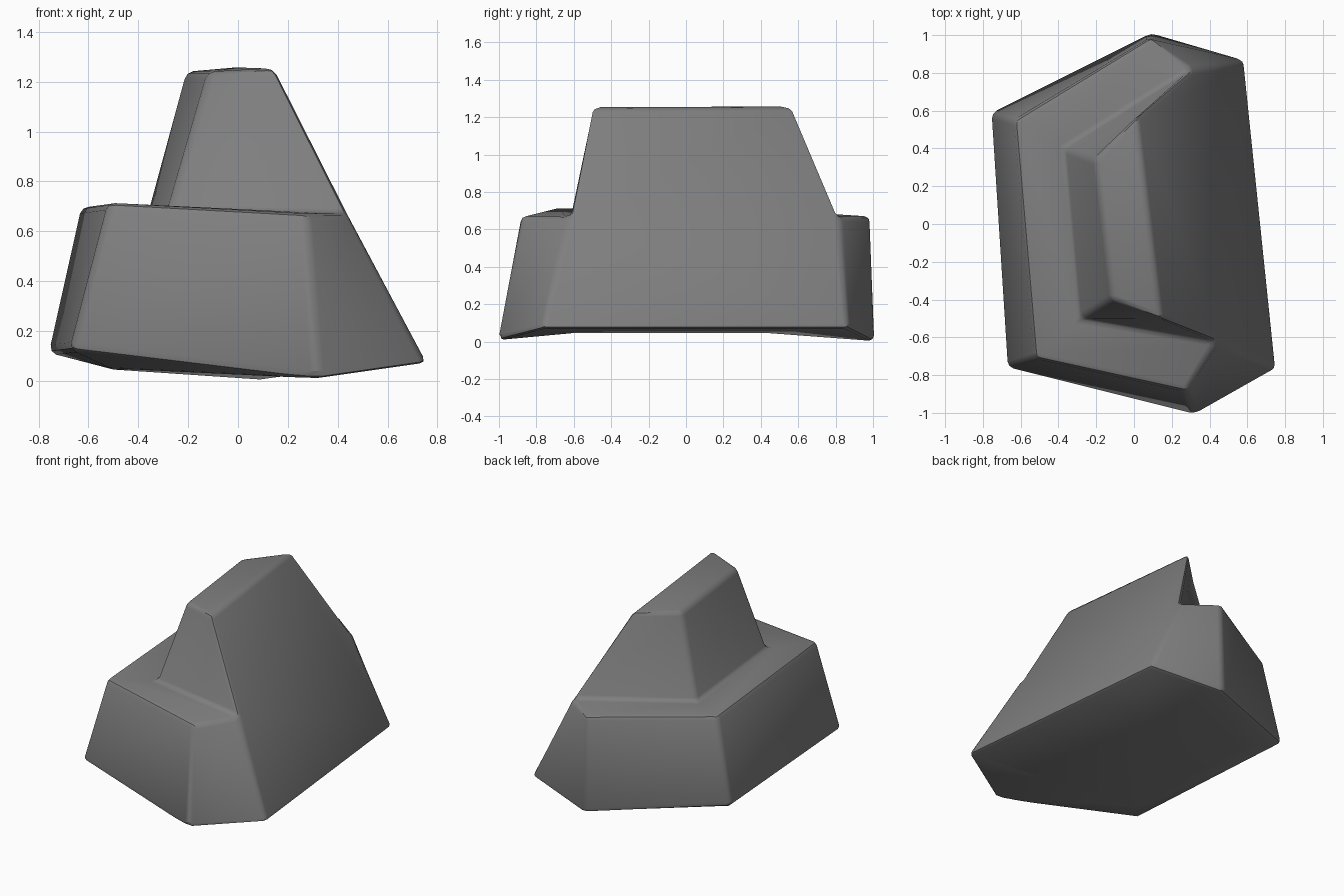
import bpy, bmesh
from math import radians

default = bpy.data.objects.get("Cube")
if default:
    bpy.data.objects.remove(default, do_unlink=True)

# Colour
stone = bpy.data.materials.new("stone grey")
stone.use_nodes = True
grey = (0.21, 0.21, 0.21, 1)
stone.diffuse_color = grey
stone.node_tree.nodes["Principled BSDF"].inputs["Base Color"].default_value = grey

# Corners, in rings from the foot to the peak
corners = {
    # foot outline
    "foot_left_front": (-.675, -.76, .125), "foot_left_back": (-.76, .59, .115),
    "foot_back": (.09, 1.01, 0), "foot_right_back": (.59, .87, .07),
    "foot_right_front": (.76, -.77, .07), "foot_front": (.32, -1.01, .005),
    # shallow underside
    "under_front": (-.5, -.58, .045), "under_back": (-.5, .45, .045),
    # step rim
    "rim_left_front": (-.52, -.71, .715), "rim_left_back": (-.63, .55, .70),
    "rim_back": (.09, .99, .67), "rim_right_back": (.31, .82, .67),
    "rim_right_front": (.44, -.62, .67), "rim_front": (.28, -.885, .67),
    # inner line of the step
    "step_front": (-.285, -.5, .675), "step_back": (-.365, .4, .665),
    # peak
    "peak_left_front": (-.12, -.4, 1.24), "peak_left_back": (-.21, .34, 1.24),
    "peak_right_back": (.015, .57, 1.26), "peak_right_front": (.145, -.505, 1.255),
}

# Faces, named by their corners
faces = [
    # outer walls of the step
    "foot_left_back foot_left_front rim_left_front rim_left_back",
    "foot_left_front foot_front rim_front rim_left_front",
    "foot_front foot_right_front rim_right_front rim_front",
    "foot_back foot_left_back rim_left_back rim_back",
    "foot_right_back foot_back rim_back rim_right_back",
    # large slope
    "foot_right_front foot_right_back rim_right_back peak_right_back peak_right_front rim_right_front",
    # step ledge
    "rim_left_front rim_front rim_right_front step_front",
    "rim_left_back rim_left_front step_front step_back",
    "rim_back rim_left_back step_back rim_right_back",
    # upper walls and peak
    "step_front rim_right_front peak_right_front peak_left_front",
    "step_back step_front peak_left_front peak_left_back",
    "rim_right_back step_back peak_left_back peak_right_back",
    "peak_left_front peak_right_front peak_right_back peak_left_back",
    # underside
    "foot_left_front foot_left_back under_back under_front",
    "under_front under_back foot_right_back foot_right_front",
    "foot_left_front under_front foot_front",
    "under_front foot_right_front foot_front",
    "foot_left_back foot_back under_back",
    "under_back foot_back foot_right_back",
]

bm = bmesh.new()
verts = {name: bm.verts.new(co) for name, co in corners.items()}
for names in faces:
    bm.faces.new([verts[n] for n in names.split()])
bmesh.ops.recalc_face_normals(bm, faces=bm.faces)

# Worn, rounded edges
hard = [e for e in bm.edges if e.calc_face_angle(0) > radians(28)]
bmesh.ops.bevel(bm, geom=hard, offset=0.03, segments=2, profile=0.5,
                affect='EDGES', clamp_overlap=True)

mesh = bpy.data.meshes.new("stepped_rock")
bm.to_mesh(mesh)
bm.free()
mesh.materials.append(stone)
rock = bpy.data.objects.new("stepped_rock", mesh)
bpy.context.collection.objects.link(rock)
bpy.context.view_layer.objects.active = rock
rock.select_set(True)
bpy.ops.object.shade_smooth_by_angle(angle=radians(35))
